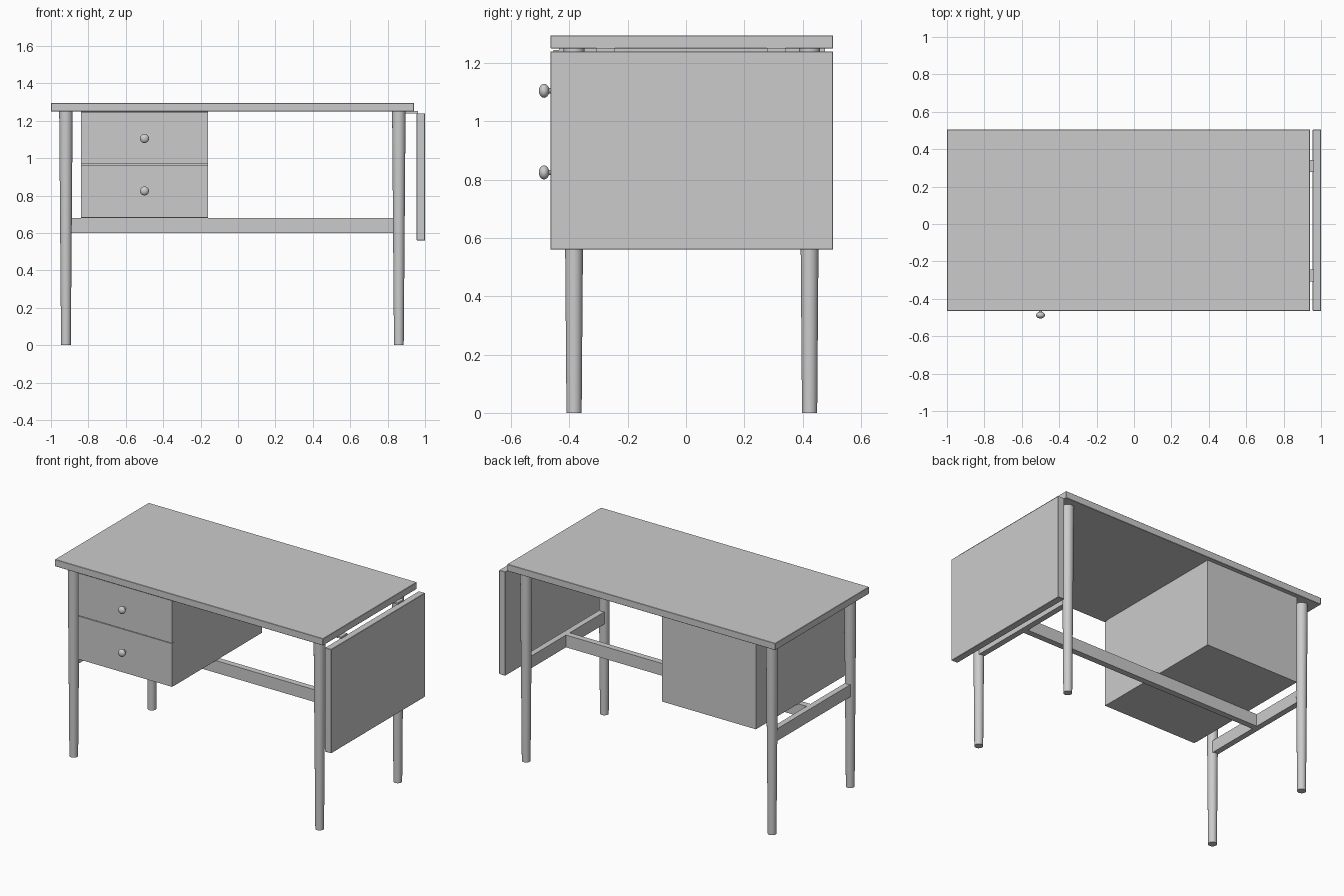
import bpy, math

if "Cube" in bpy.data.objects:
    bpy.data.objects.remove(bpy.data.objects["Cube"])

CY = 0.02  # depth centre of the desk (the knobs stick out at the front)


def box(name, x, y, z, bevel=0.0):
    """Box from (min, max) ranges on each axis."""
    bpy.ops.mesh.primitive_cube_add(
        size=1, location=[(a + b) / 2 for a, b in (x, y, z)])
    ob = bpy.context.object
    ob.name = name
    ob.scale = [b - a for a, b in (x, y, z)]
    bpy.ops.object.transform_apply(location=False, rotation=False, scale=True)
    if bevel:
        mod = ob.modifiers.new("edge", 'BEVEL')
        mod.width, mod.segments = bevel, 1
    return ob


def smooth(ob, name):
    ob.name = name
    bpy.ops.object.shade_smooth_by_angle(angle=math.radians(35))


# Table top and hanging drop leaf
DEPTH = (-0.465, 0.505)
box("table_top", (-1, 0.941), DEPTH, (1.25, 1.295), 0.002)
box("drop_leaf", (0.955, 1.0), DEPTH, (0.56, 1.24), 0.002)

# Hinges bridging the top and the leaf
for label, y in (("front", -0.275), ("back", 0.31)):
    box(label + "_hinge", (0.88, 0.962), (y - 0.032, y + 0.032), (1.239, 1.251))

# Tapered round legs with a side rail at each end
for side, x in (("left", -0.92), ("right", 0.86)):
    for label, s in (("front", -1), ("back", 1)):
        bpy.ops.mesh.primitive_cone_add(
            vertices=32, radius1=0.026, radius2=0.036, depth=1.25,
            location=(x, CY + s * 0.404, 0.625))
        smooth(bpy.context.object, f"{side}_{label}_leg")
    box(side + "_side_rail", (x - 0.019, x + 0.019),
        (CY - 0.39, CY + 0.39), (0.60, 0.68))

# Long centre rail
box("centre_rail", (-0.905, 0.845), (CY - 0.02, CY + 0.02), (0.60, 0.68))

# Drawer cabinet
box("drawer_cabinet", (-0.84, -0.16), (-0.435, 0.477), (0.68, 1.25))

# Drawer fronts with stemmed round knobs
for label, z0, z1, kz in (("lower", 0.682, 0.964, 0.825),
                          ("upper", 0.968, 1.245, 1.105)):
    box(label + "_drawer_front", (-0.84, -0.16), (-0.455, -0.434), (z0, z1))
    bpy.ops.mesh.primitive_cylinder_add(
        vertices=20, radius=0.009, depth=0.04, location=(-0.5, -0.465, kz),
        rotation=(math.pi / 2, 0, 0))
    smooth(bpy.context.object, label + "_knob_stem")
    bpy.ops.mesh.primitive_uv_sphere_add(
        segments=24, ring_count=14, radius=1, location=(-0.5, -0.487, kz),
        rotation=(math.pi / 2, 0, 0))
    bpy.context.object.scale = (0.024, 0.024, 0.018)
    smooth(bpy.context.object, label + "_knob")
